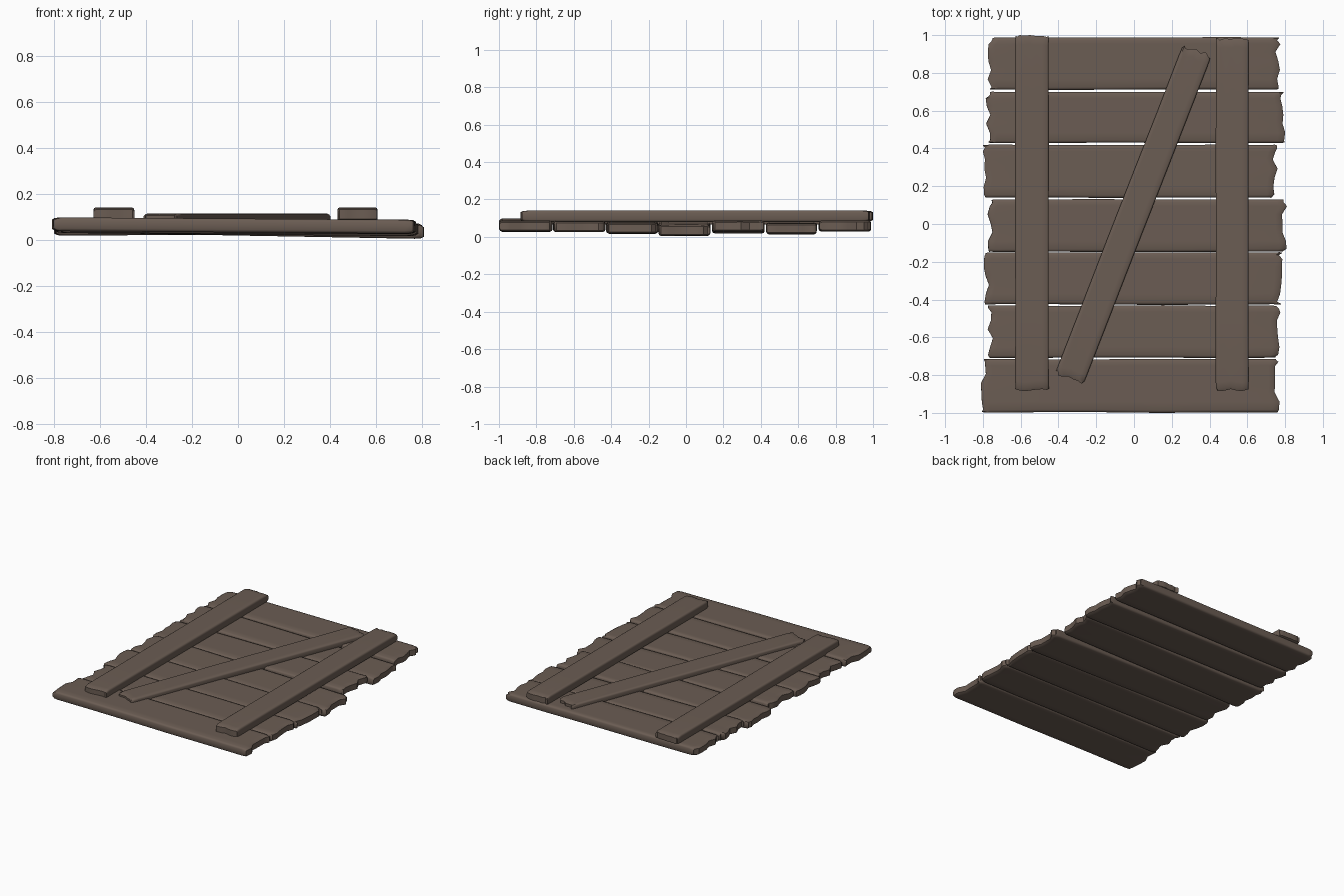
import bpy, bmesh, math, random
from mathutils import Vector

if "Cube" in bpy.data.objects:
    bpy.data.objects.remove(bpy.data.objects["Cube"])

random.seed(4)
wood = bpy.data.materials.new("weathered_brown_wood")
wood.diffuse_color = (0.147, 0.109, 0.087, 1)
wood.use_nodes = True
wood.node_tree.nodes["Principled BSDF"].inputs["Base Color"].default_value = wood.diffuse_color


def board(name, a, b, width, thick, jag=0.03, wave=0.004):
    """Worn board from point a to point b, with soft edges and ragged ends."""
    a, b = Vector(a), Vector(b)
    along = (b - a).normalized()
    side = Vector((0, 0, 1)).cross(along).normalized()
    up = along.cross(side)
    length = (b - a).length
    across = [-1, -.97, -.9, -.6, -.25, .1, .45, .75, .9, .97, 1]
    depth = [.6, .86, 1, 1, 1, 1, 1, 1, 1, .86, .6]
    ends = [[random.uniform(0, jag) for _ in across] for _ in range(2)]
    for e in ends:
        e[random.randint(3, 7)] = 0          # one tip reaches full length
        e[1], e[-2] = e[0], e[-1]
    stations = [0, .008, .025, .2, .4, .6, .8, .975, .992, 1]
    bm = bmesh.new()
    rings = []
    for s in stations:
        near_end = min(s, 1 - s)
        shrink = .68 if near_end == 0 else .92 if near_end < .01 else 1
        wl, wr = random.uniform(0, wave), random.uniform(0, wave)
        top, bot = [], []
        for i, (v, d) in enumerate(zip(across, depth)):
            fade = max(0, 1 - near_end / .15)
            u = s * length + (ends[0][i] if s < .5 else -ends[1][i]) * fade
            y = v * (width / 2 - (wr if v > 0 else wl))
            y *= 1 - .04 * (1 - shrink)
            h = thick / 2 * d * shrink
            p = a + along * u + side * y
            top.append(bm.verts.new(p + up * h))
            bot.append(bm.verts.new(p - up * h))
        rings.append(top + bot[::-1])
    n = len(rings[0])
    for r, q in zip(rings, rings[1:]):
        for i in range(n):
            j = (i + 1) % n
            bm.faces.new((r[i], r[j], q[j], q[i]))
    for r in (rings[0], rings[-1]):
        for i in range(len(across) - 1):
            bm.faces.new((r[i], r[i + 1], r[n - 2 - i], r[n - 1 - i]))
    bmesh.ops.recalc_face_normals(bm, faces=bm.faces)
    me = bpy.data.meshes.new(name)
    bm.to_mesh(me)
    bm.free()
    me.materials.append(wood)
    ob = bpy.data.objects.new(name, me)
    bpy.context.collection.objects.link(ob)
    bpy.ops.object.select_all(action='DESELECT')
    ob.select_set(True)
    bpy.context.view_layer.objects.active = ob
    bpy.ops.object.shade_smooth_by_angle(angle=math.radians(40))


# Cross planks: y range, left x, right x, left centre z, right centre z
planks = [
    (-1.00, -.713, -.81, .77, .068, .057),
    (-.711, -.430, -.775, .775, .060, .055),
    (-.428, -.148, -.795, .785, .060, .046),
    (-.150, .132, -.775, .81, .063, .034),
    (.138, .421, -.80, .76, .048, .058),
    (.427, .702, -.785, .80, .060, .043),
    (.709, .99, -.775, .775, .058, .058),
]
for k, (y0, y1, x0, x1, z0, z1) in enumerate(planks):
    y = (y0 + y1) / 2
    board(f"cross_plank_{k + 1}", (x0, y, z0), (x1, y, z1), y1 - y0, .06, .028)

# Upright battens and the diagonal brace
board("left_batten", (-.54, -.885, .111), (-.54, 1.0, .111), .18, .06, .012, .002)
board("right_batten", (.52, -.885, .111), (.52, .985, .111), .176, .06, .015, .002)
board("diagonal_brace", (-.345, -.825, .09), (.337, .925, .09), .163, .05, .022, .002)
